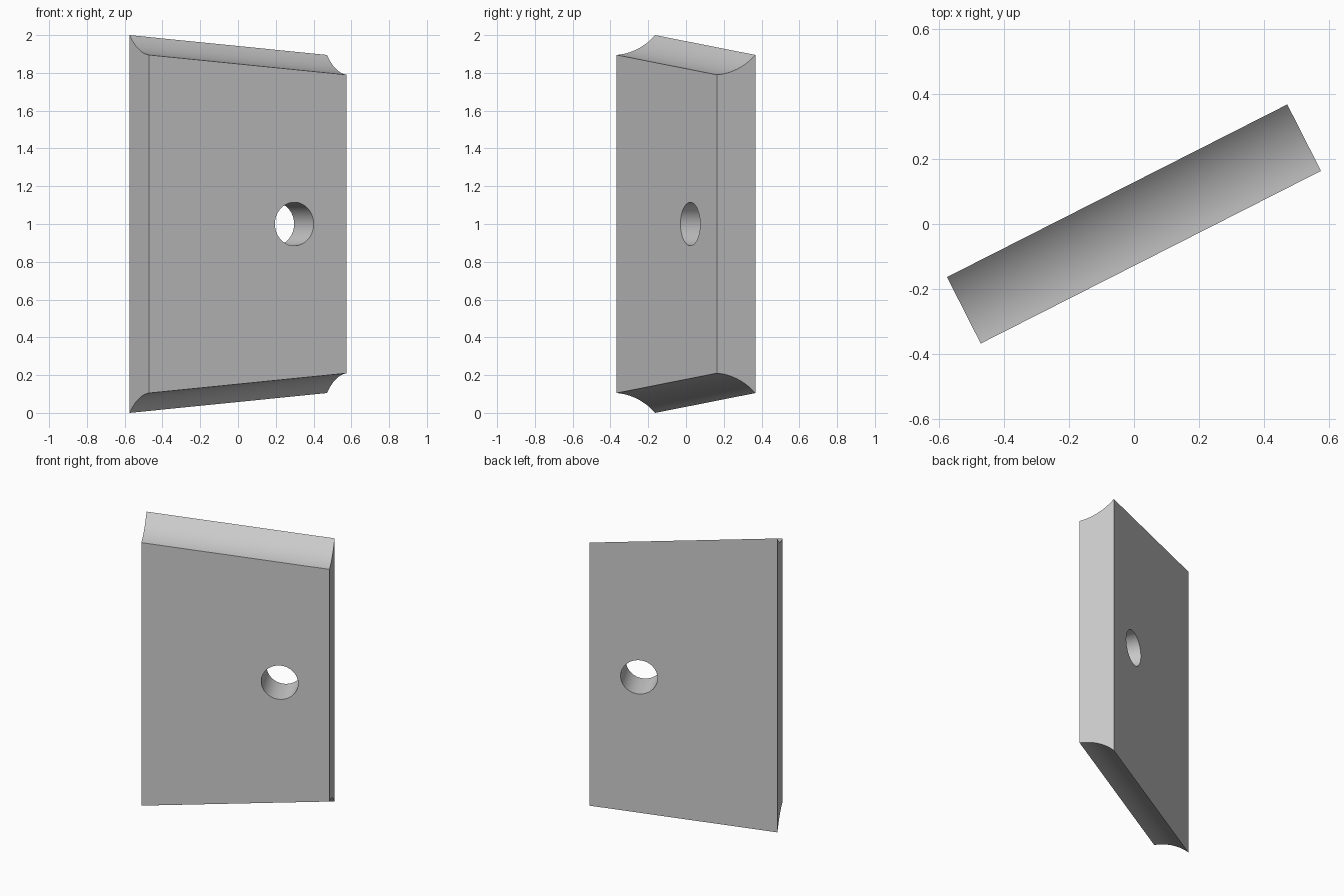
import bpy
import bmesh
from math import sin, cos, radians, atan2, hypot
from mathutils import Matrix, Vector

if "Cube" in bpy.data.objects:
    bpy.data.objects.remove(bpy.data.objects["Cube"])

HALF_LEN, HALF_THICK = 0.586, 0.1145
TURN = radians(26.9)
SLOPE = 0.105 / (2 * HALF_LEN)   # fall of the ends along the plate
RISE = 0.105                     # height of the hollow from front to back
START = radians(4)               # hollow's angle at the front edge
STEPS = 16

grey = bpy.data.materials.new("plain_grey")
grey.use_nodes = True
grey.diffuse_color = (0.6, 0.6, 0.6, 1)
grey.node_tree.nodes["Principled BSDF"].inputs["Base Color"].default_value = (0.6, 0.6, 0.6, 1)


def hollow_profile():
    """Concave arc from the front edge up to the back edge."""
    depth = 2 * HALF_THICK
    end = 2 * atan2(RISE, depth) - START
    radius = depth / (sin(end) - sin(START))
    points = []
    for i in range(STEPS + 1):
        a = START + (end - START) * i / STEPS
        points.append((radius * (sin(a) - sin(START)) - HALF_THICK,
                       radius * (cos(START) - cos(a))))
    return points


# Cross-section, hollow at both ends and symmetric about mid height
mesh = bpy.data.meshes.new("plate")
bm = bmesh.new()
arc = hollow_profile()
rings = []
for x in (-HALF_LEN, HALF_LEN):
    base = 0.895 - SLOPE * (x + HALF_LEN)
    upper = [bm.verts.new((x, y, 1 + base + h)) for y, h in arc]
    lower = [bm.verts.new((x, y, 1 - base - h)) for y, h in reversed(arc)]
    rings.append(upper + lower)
count = len(rings[0])
for i in range(count):
    j = (i + 1) % count
    bm.faces.new((rings[0][i], rings[0][j], rings[1][j], rings[1][i]))
for ring in rings:
    bm.faces.new(ring)
bmesh.ops.recalc_face_normals(bm, faces=bm.faces)
bm.to_mesh(mesh)
bm.free()
plate = bpy.data.objects.new("plate", mesh)
bpy.context.collection.objects.link(plate)
mesh.materials.append(grey)

# Bolt hole through the thickness
bpy.ops.mesh.primitive_cylinder_add(vertices=64, radius=0.115, depth=1,
                                    location=(0.276, 0, 1), rotation=(radians(90), 0, 0))
cutter = bpy.context.object
cutter.name = "hole_cutter"
cutter.data.materials.append(grey)
cut = plate.modifiers.new("hole", "BOOLEAN")
cut.operation = "DIFFERENCE"
cut.solver = "EXACT"
cut.object = cutter

bpy.ops.object.select_all(action="DESELECT")
plate.select_set(True)
bpy.context.view_layer.objects.active = plate
bpy.ops.object.modifier_apply(modifier=cut.name)
bpy.data.objects.remove(cutter)

# Turn the finished plate about the upright axis
plate.data.transform(Matrix.Rotation(TURN, 4, "Z"))
bpy.ops.object.shade_smooth_by_angle(angle=radians(20))
